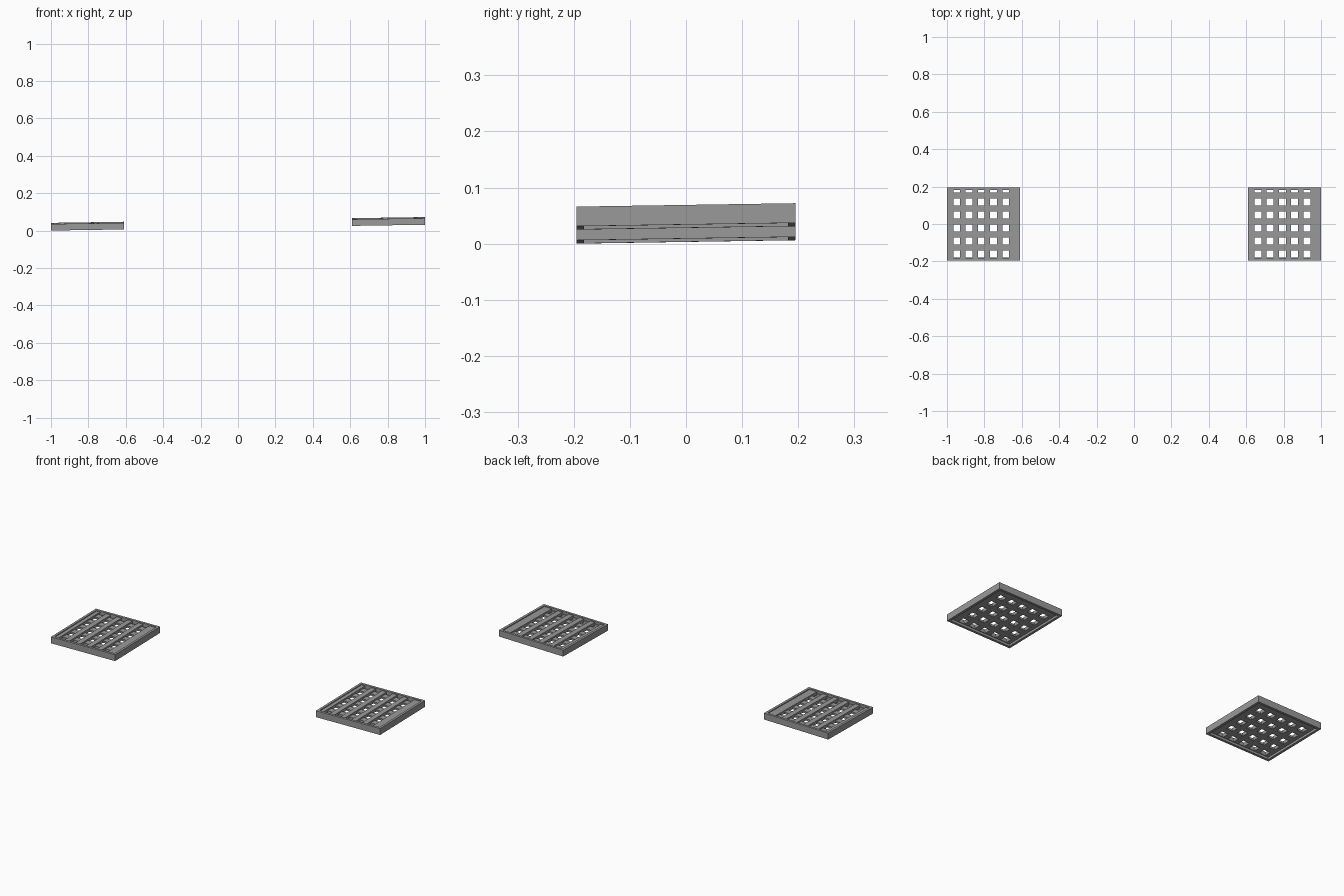
import bpy, bmesh
from mathutils import Matrix, Vector

if "Cube" in bpy.data.objects:
    bpy.data.objects.remove(bpy.data.objects["Cube"])

SIZE, HEIGHT, RIM = 0.39, 0.035, 0.013
SLOPE = 0.0155            # gentle fall of the ground in x and y

grey = bpy.data.materials.new("cast iron grey")
grey.use_nodes = True
grey.diffuse_color = (0.32, 0.32, 0.32, 1)
grey.node_tree.nodes["Principled BSDF"].inputs["Base Color"].default_value = (0.32, 0.32, 0.32, 1)


def add_box(bm, low, high):
    low, high = Vector(low), Vector(high)
    size = high - low
    matrix = Matrix.Translation((low + high) / 2) @ Matrix.Diagonal((*size, 1))
    bmesh.ops.create_cube(bm, size=1, matrix=matrix)


def finish(name, bm, left_edge):
    # place the part and lay it on the sloping ground
    for v in bm.verts:
        v.co.x += left_edge
        v.co.y -= SIZE / 2
        v.co.z += SLOPE * (v.co.x + 1 + v.co.y + SIZE / 2)
    mesh = bpy.data.meshes.new(name)
    bm.to_mesh(mesh)
    bm.free()
    mesh.materials.append(grey)
    bpy.context.collection.objects.link(bpy.data.objects.new(name, mesh))


def gaps_to_bars(start, pitch, hole, count):
    # solid strips left between evenly spaced holes, inside the rim
    edges = [RIM]
    for i in range(count):
        edges += [start + i * pitch, start + i * pitch + hole]
    edges.append(SIZE - RIM)
    return [(a, b) for a, b in zip(edges[::2], edges[1::2]) if b > a]


def build_grate(side, left_edge):
    inner = SIZE - RIM

    # square rim: an open ring extruded upward
    bm = bmesh.new()
    rings = []
    for z in (0, HEIGHT):
        for a, b in ((0, SIZE), (RIM, inner)):
            rings.append([bm.verts.new(p) for p in ((a, a, z), (b, a, z), (b, b, z), (a, b, z))])
    out_low, in_low, out_top, in_top = rings
    for i in range(4):
        j = (i + 1) % 4
        for p, q in ((out_low, out_top), (out_top, in_top), (in_top, in_low), (in_low, out_low)):
            bm.faces.new((p[i], p[j], q[j], q[i]))
    bmesh.ops.recalc_face_normals(bm, faces=bm.faces)
    finish(side + "_grate_rim", bm, left_edge)

    # raised slats running front to back
    bm = bmesh.new()
    for a, b in gaps_to_bars(0.034, 0.0655, 0.037, 5):
        add_box(bm, (a, RIM, 0.012), (b, inner, 0.030))
    finish(side + "_grate_slats", bm, left_edge)

    # lower cross bars running side to side
    bm = bmesh.new()
    for a, b in gaps_to_bars(0.017, 0.0695, 0.036, 6):
        add_box(bm, (RIM, a, 0.0121), (inner, b, 0.022))
    finish(side + "_grate_cross_bars", bm, left_edge)


build_grate("right", -1.0)
build_grate("left", 1.0 - SIZE)
